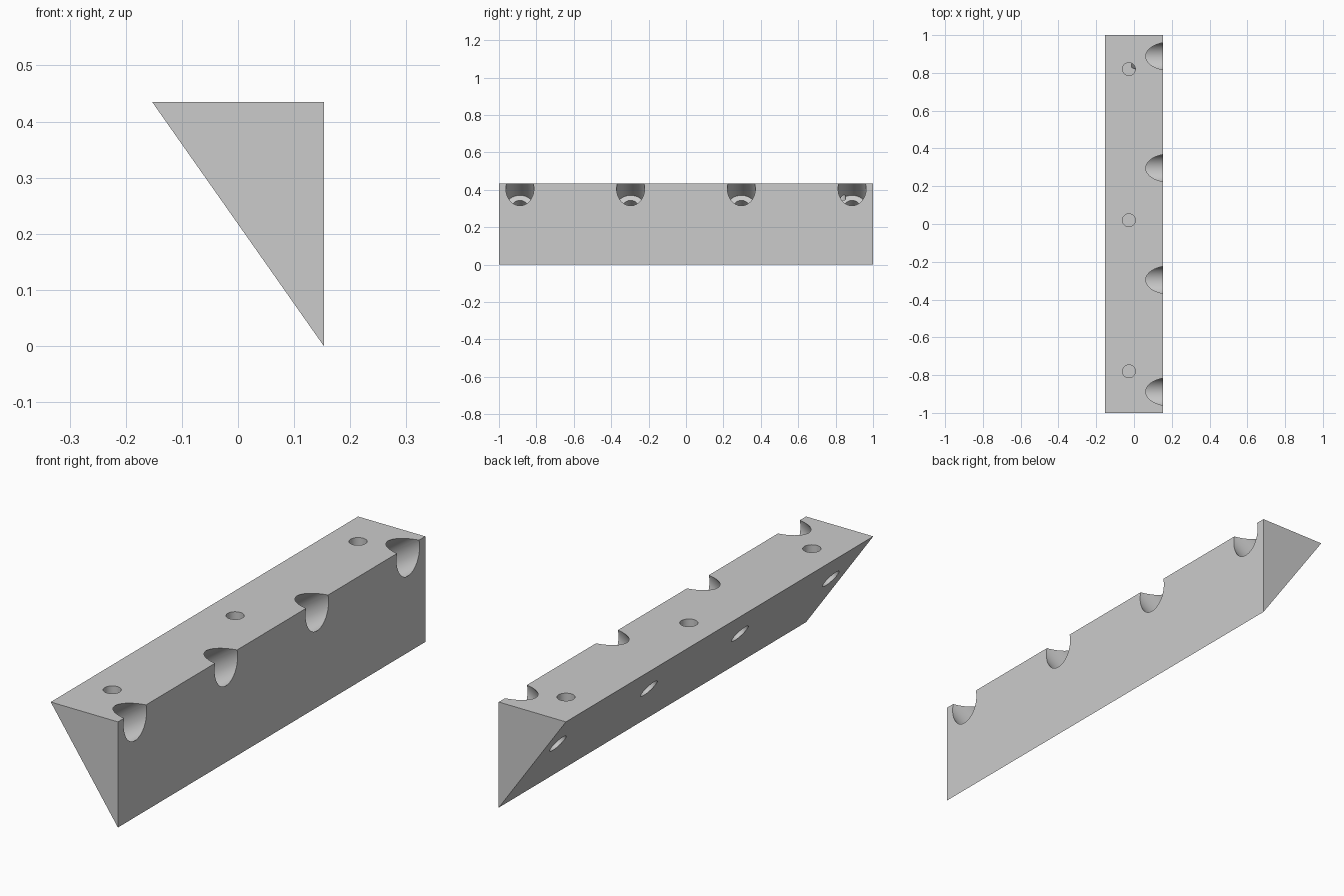
import bpy, bmesh, math
from mathutils import Matrix, Vector

default = bpy.data.objects.get("Cube")
if default:
    bpy.data.objects.remove(default, do_unlink=True)

# Material
grey = bpy.data.materials.new("plain grey")
grey.use_nodes = True
color = (0.6, 0.6, 0.6, 1)
grey.diffuse_color = color
grey.node_tree.nodes["Principled BSDF"].inputs["Base Color"].default_value = color

HALF, TOP = 0.153, 0.435


def make_object(name, bm):
    bmesh.ops.recalc_face_normals(bm, faces=bm.faces)
    mesh = bpy.data.meshes.new(name)
    bm.to_mesh(mesh)
    bm.free()
    mesh.materials.append(grey)
    obj = bpy.data.objects.new(name, mesh)
    bpy.context.collection.objects.link(obj)
    return obj


def revolve(bm, profile, matrix, sides=64):
    """Closed turned solid from (radius, height) pairs along local z."""
    rings = []
    for r, h in profile:
        rings.append([bm.verts.new(matrix @ Vector((r * math.cos(a), r * math.sin(a), h)))
                      for a in (math.tau * i / sides for i in range(sides))])
    for low, high in zip(rings, rings[1:]):
        for i in range(sides):
            j = (i + 1) % sides
            bm.faces.new((low[i], low[j], high[j], high[i]))
    bm.faces.new(rings[0])
    bm.faces.new(rings[-1])


# Triangular bar
bm = bmesh.new()
section = [(-HALF, TOP), (HALF, TOP), (HALF, 0)]
face = bm.faces.new([bm.verts.new((x, -1, z)) for x, z in section])
extruded = bmesh.ops.extrude_face_region(bm, geom=[face])["geom"]
bmesh.ops.translate(bm, vec=(0, 2, 0),
                    verts=[v for v in extruded if isinstance(v, bmesh.types.BMVert)])
bar = make_object("wedge_bar", bm)

# Counterbored bolt holes, square to the sloping face
axis = Vector((TOP, 0, 2 * HALF)).normalized()
turn = axis.to_track_quat('Z', 'Y').to_matrix().to_4x4()
bm = bmesh.new()
for y in (-0.888, -0.296, 0.296, 0.888):
    place = Matrix.Translation((HALF, y, 0.407)) @ turn
    revolve(bm, [(0.042, -0.4), (0.042, -0.17), (0.075, -0.17), (0.075, 0.3)], place)
bolt_cutter = make_object("bolt_hole_cutter", bm)

# Blind pin holes in the top
bm = bmesh.new()
for y in (-0.78, 0.02, 0.82):
    revolve(bm, [(0.034, 0.346), (0.034, 0.6)], Matrix.Translation((-0.027, y, 0)))
pin_cutter = make_object("pin_hole_cutter", bm)

# Cut the holes
bpy.ops.object.select_all(action='DESELECT')
bpy.context.view_layer.objects.active = bar
bar.select_set(True)
for cutter in (bolt_cutter, pin_cutter):
    cutter.hide_render = True
    cut = bar.modifiers.new(cutter.name, 'BOOLEAN')
    cut.operation = 'DIFFERENCE'
    cut.solver = 'EXACT'
    cut.object = cutter
    bpy.ops.object.modifier_apply(modifier=cut.name)
    bpy.data.objects.remove(cutter, do_unlink=True)

bpy.ops.object.shade_smooth_by_angle(angle=math.radians(25))
